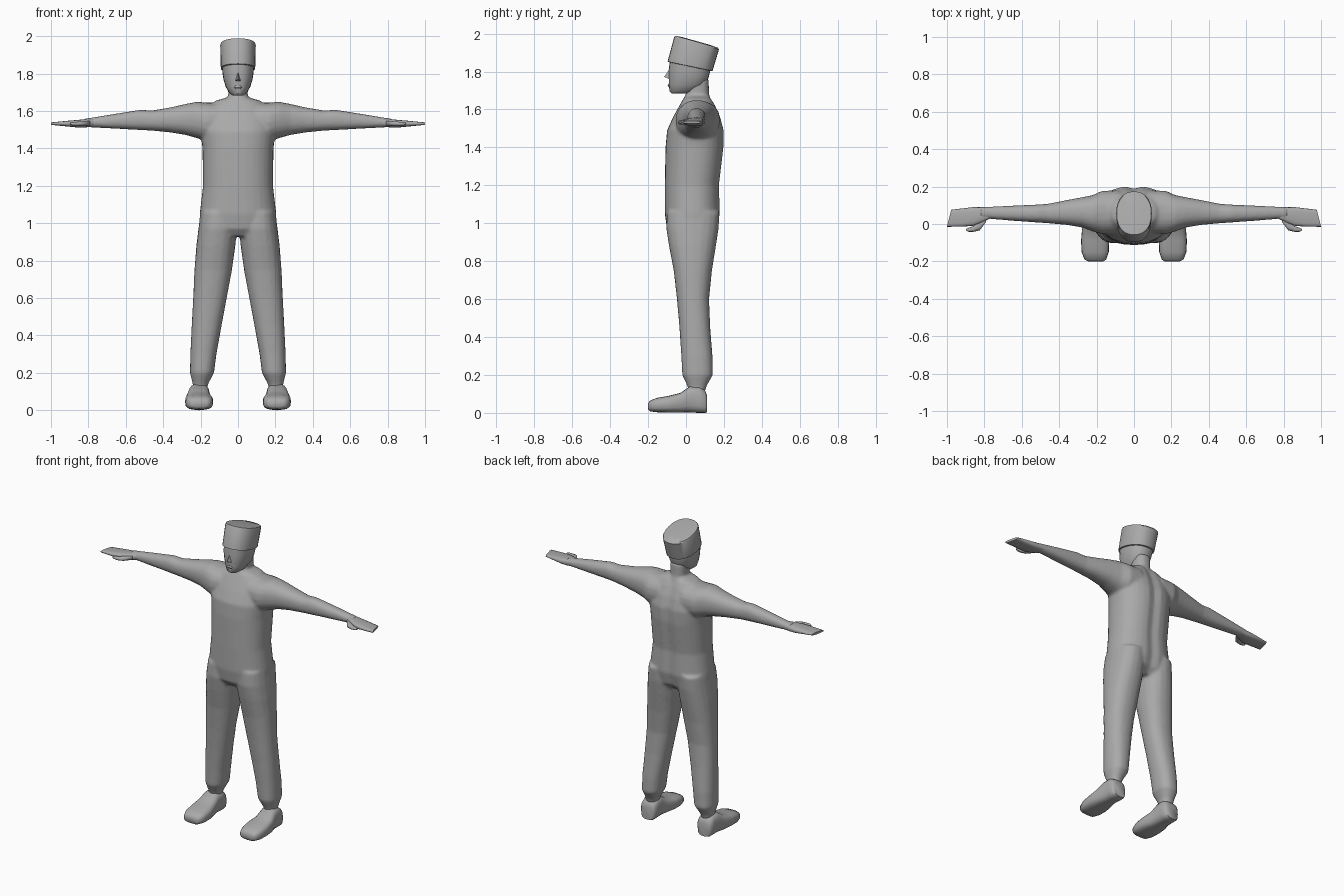
import bpy, bmesh, math

grey = bpy.data.materials.new("plain grey")
grey.diffuse_color = (0.4, 0.4, 0.4, 1)


def sgn_pow(v, e):
    return math.copysign(abs(v) ** e, v)


def loft(bm, axis, rings, side=1, n=20, p=2.3, groove=0.0):
    """Skin rings (t, u0, u1, v0, v1[, slope]) stacked along an axis; slope tilts a ring."""
    loops = []
    for t, u0, u1, v0, v1, *s in rings:
        loop = []
        for i in range(n):
            a = 2 * math.pi * i / n
            cu, cv = sgn_pow(math.cos(a), 2 / p), sgn_pow(math.sin(a), 2 / p)
            u = (u0 + u1) / 2 + cu * (u1 - u0) / 2
            dv = cv * (v1 - v0) / 2
            if cv > 0:
                dv -= groove * math.exp(-(u / 0.03) ** 2)
            v, w = (v0 + v1) / 2 + dv, t + (s[0] * dv if s else 0)
            co = {"z": (u, v, w), "x": (w, u, v), "y": (u, w, v)}[axis]
            loop.append(bm.verts.new((co[0] * side, co[1], co[2])))
        loops.append(loop)
    for a, b in zip(loops, loops[1:]):
        for i in range(n):
            j = (i + 1) % n
            bm.faces.new((a[i], a[j], b[j], b[i]))
    bm.faces.new(loops[0])
    bm.faces.new(loops[-1])


def finish(name, bm, angle=40):
    bmesh.ops.recalc_face_normals(bm, faces=bm.faces)
    me = bpy.data.meshes.new(name)
    bm.to_mesh(me)
    bm.free()
    ob = bpy.data.objects.new(name, me)
    bpy.context.collection.objects.link(ob)
    me.materials.append(grey)
    bpy.ops.object.select_all(action="DESELECT")
    ob.select_set(True)
    bpy.context.view_layer.objects.active = ob
    bpy.ops.object.shade_smooth_by_angle(angle=math.radians(angle))
    return ob


# Body: torso, neck, arms and legs fused into one skin
bm = bmesh.new()
loft(bm, "z", [
    (0.93, -.15, .15, -.07, .13), (0.97, -.205, .205, -.10, .165),
    (1.05, -.205, .205, -.112, .183), (1.2, -.187, .187, -.112, .178),
    (1.4, -.19, .19, -.108, .202), (1.49, -.20, .20, -.10, .203),
    (1.56, -.19, .19, -.068, .184), (1.62, -.165, .165, -.035, .158),
    (1.655, -.12, .12, -.015, .138), (1.672, -.06, .06, -.005, .125)],
    n=32, groove=0.014)
loft(bm, "z", [(1.6, -.06, .06, 0, .15), (1.68, -.052, .052, 0, .122),
               (1.76, -.055, .055, 0, .12)])
for side in (1, -1):
    # arm
    loft(bm, "x", [
        (.08, -.05, .18, 1.44, 1.645), (.17, -.055, .178, 1.44, 1.645),
        (.22, -.04, .155, 1.455, 1.65), (.28, -.018, .143, 1.472, 1.638),
        (.36, -.005, .128, 1.485, 1.62), (.46, .004, .108, 1.495, 1.603),
        (.52, .008, .104, 1.498, 1.607), (.66, .018, .098, 1.506, 1.585),
        (.78, .028, .092, 1.512, 1.565), (.82, .028, .090, 1.515, 1.56)], side)
    # leg
    loft(bm, "z", [
        (.11, .165, .24, .015, .10), (.14, .16, .242, .008, .108),
        (.2, .128, .257, -.02, .142), (.3, .115, .255, -.025, .14),
        (.45, .088, .248, -.035, .128), (.6, .06, .24, -.048, .122),
        (.75, .032, .233, -.065, .137), (.88, .014, .223, -.09, .158),
        (.97, .006, .212, -.104, .172), (1.06, .01, .2, -.1, .178)], side)
body = finish("body", bm, 60)
remesh = body.modifiers.new("fuse", "REMESH")
remesh.mode, remesh.voxel_size, remesh.use_smooth_shade = "VOXEL", 0.009, True
soften = body.modifiers.new("soften", "SMOOTH")
soften.factor, soften.iterations = 0.5, 5

for side, label in ((1, "left"), (-1, "right")):
    # Shoe, with a raised instep and rounded toe
    bm = bmesh.new()
    loft(bm, "y", [
        (-.2, .165, .245, .018, .05), (-.19, .148, .265, .008, .065),
        (-.15, .135, .28, .003, .08), (-.09, .133, .283, .002, .09),
        (-.03, .145, .278, .002, .105), (.02, .153, .265, .002, .14),
        (.07, .152, .262, 0, .14), (.1, .155, .26, 0, .12),
        (.112, .165, .25, .004, .09)], side, p=3)
    finish(label + "_shoe", bm, 60)
    # Flat mitten hand with slanted fingertips
    bm = bmesh.new()
    loft(bm, "x", [
        (.77, .03, .09, 1.517, 1.56), (.82, .005, .09, 1.512, 1.556),
        (.86, -.01, .09, 1.512, 1.552), (.92, -.014, .083, 1.518, 1.547),
        (.99, -.015, .076, 1.525, 1.54)], side, n=16, p=3)
    for v in bm.verts:
        if abs(v.co.x) > .95:
            v.co.x = side * (1.0 - .022 * (v.co.y + .015) / .09)
    # thumb
    loft(bm, "x", [
        (.79, .012, .04, 1.522, 1.548), (.825, -.034, .015, 1.52, 1.546),
        (.86, -.042, -.012, 1.52, 1.543), (.885, -.042, -.02, 1.523, 1.54),
        (.897, -.036, -.026, 1.527, 1.537)], side, n=10)
    finish(label + "_hand", bm, 50)

# Head with a tapered jaw
bm = bmesh.new()
loft(bm, "z", [
    (1.684, -.03, .03, -.075, .01), (1.695, -.046, .046, -.087, .05),
    (1.73, -.066, .066, -.09, .105), (1.77, -.078, .078, -.091, .12),
    (1.81, -.084, .084, -.091, .13), (1.87, -.085, .085, -.084, .13)], n=24)
# nose wedge
nose = [bm.verts.new(c) for c in ((0, -.085, 1.815), (-.02, -.08, 1.757),
                                  (.02, -.08, 1.757), (0, -.115, 1.772))]
for tri in ((0, 1, 3), (0, 3, 2), (1, 2, 3), (0, 2, 1)):
    bm.faces.new([nose[i] for i in tri])
# lips
loft(bm, "z", [(1.718, -.015, .015, -.092, -.07), (1.727, -.022, .022, -.097, -.07),
               (1.737, -.012, .012, -.093, -.07)], n=12)
finish("head", bm)

# Brimless hat, tilted back
bm = bmesh.new()
loft(bm, "z", [
    (1.826, -.086, .086, -.09, .135, -.21), (1.828, -.092, .092, -.097, .14, -.21),
    (1.95, -.095, .095, -.062, .174, -.28), (1.957, -.092, .092, -.057, .168, -.28),
    (1.962, -.05, .05, -.02, .12, -.28)], n=28)
finish("hat", bm)
